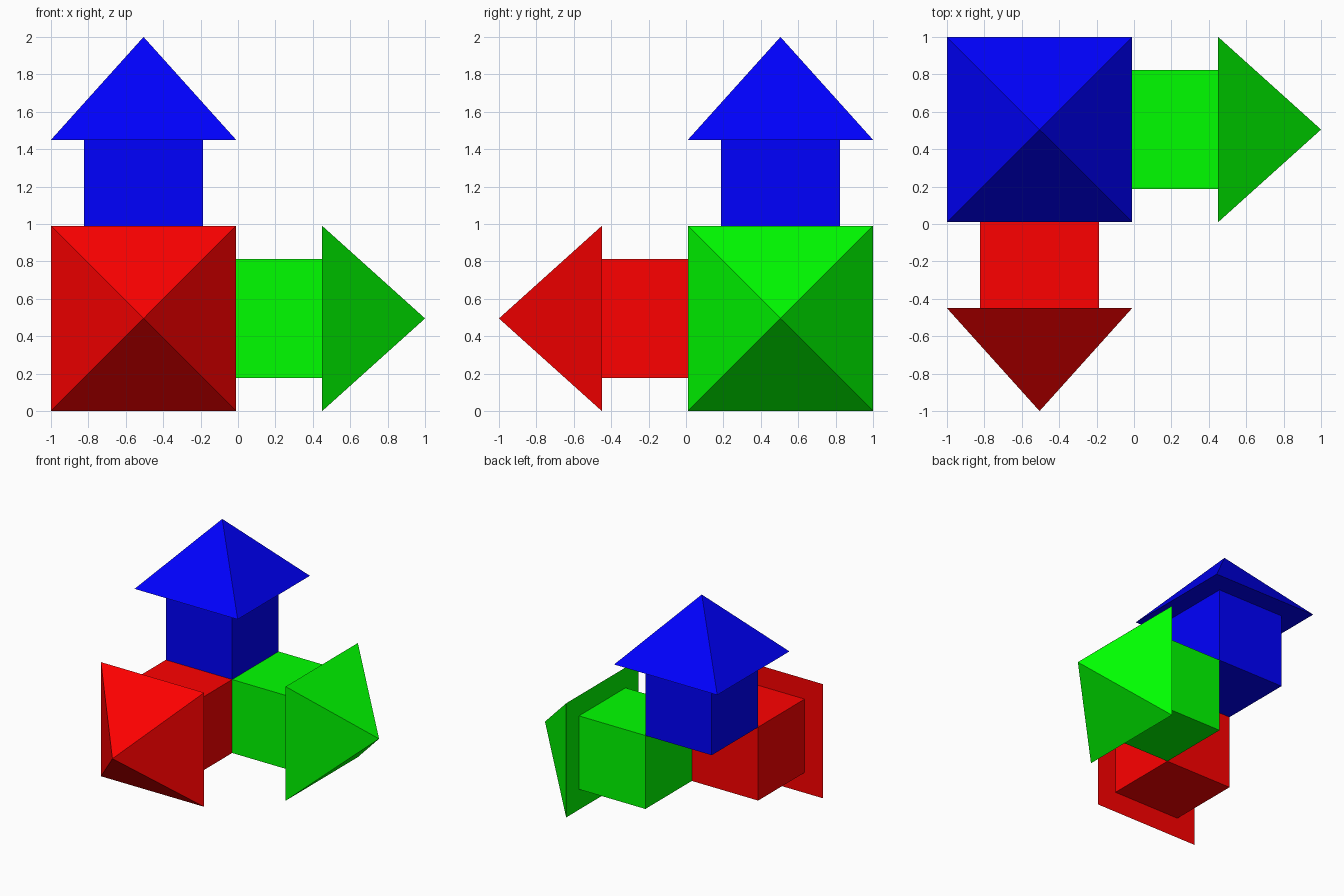
import bpy, bmesh
from math import radians, sqrt
from mathutils import Matrix, Vector

if "Cube" in bpy.data.objects:
    bpy.data.objects.remove(bpy.data.objects["Cube"])

CENTRE = Vector((-0.505, 0.505, 0.495))  # shared point the three arrows radiate from
BLOCK = 0.637                            # edge of each shaft cube
START, NECK, TIP = 0.318, 0.955, 1.505   # distances along an arrow
HEAD_HALF = 0.495                        # half width of the pyramid base


def add_object(name, bm, direction, mat):
    turn = Vector((0, 0, 1)).rotation_difference(Vector(direction)).to_matrix().to_4x4()
    bm.transform(Matrix.Translation(CENTRE) @ turn)
    mesh = bpy.data.meshes.new(name)
    bm.to_mesh(mesh)
    bm.free()
    mesh.materials.append(mat)
    bpy.context.collection.objects.link(bpy.data.objects.new(name, mesh))


def arrow(colour, rgb, direction):
    mat = bpy.data.materials.new(colour)
    mat.diffuse_color = (*rgb, 1)
    mat.use_nodes = True
    mat.node_tree.nodes["Principled BSDF"].inputs["Base Color"].default_value = mat.diffuse_color

    # Cube shaft
    bm = bmesh.new()
    bmesh.ops.create_cube(bm, size=BLOCK,
                          matrix=Matrix.Translation((0, 0, (START + NECK) / 2)))
    add_object(colour + "_arrow_shaft", bm, direction, mat)

    # Square pyramid head
    bm = bmesh.new()
    bmesh.ops.create_cone(bm, cap_ends=True, segments=4, radius1=HEAD_HALF * sqrt(2),
                          radius2=0, depth=TIP - NECK,
                          matrix=Matrix.Translation((0, 0, (NECK + TIP) / 2))
                          @ Matrix.Rotation(radians(45), 4, 'Z'))
    bmesh.ops.remove_doubles(bm, verts=bm.verts, dist=1e-4)
    # Guarantee the base edges line up with the axes
    v = max(bm.verts, key=lambda p: abs(p.co.x))
    if abs(v.co.y) < 0.1:
        bm.transform(Matrix.Rotation(radians(45), 4, 'Z'))
    add_object(colour + "_arrow_head", bm, direction, mat)


arrow("red", (1, 0, 0), (0, -1, 0))
arrow("green", (0, 1, 0), (1, 0, 0))
arrow("blue", (0, 0, 1), (0, 0, 1))
